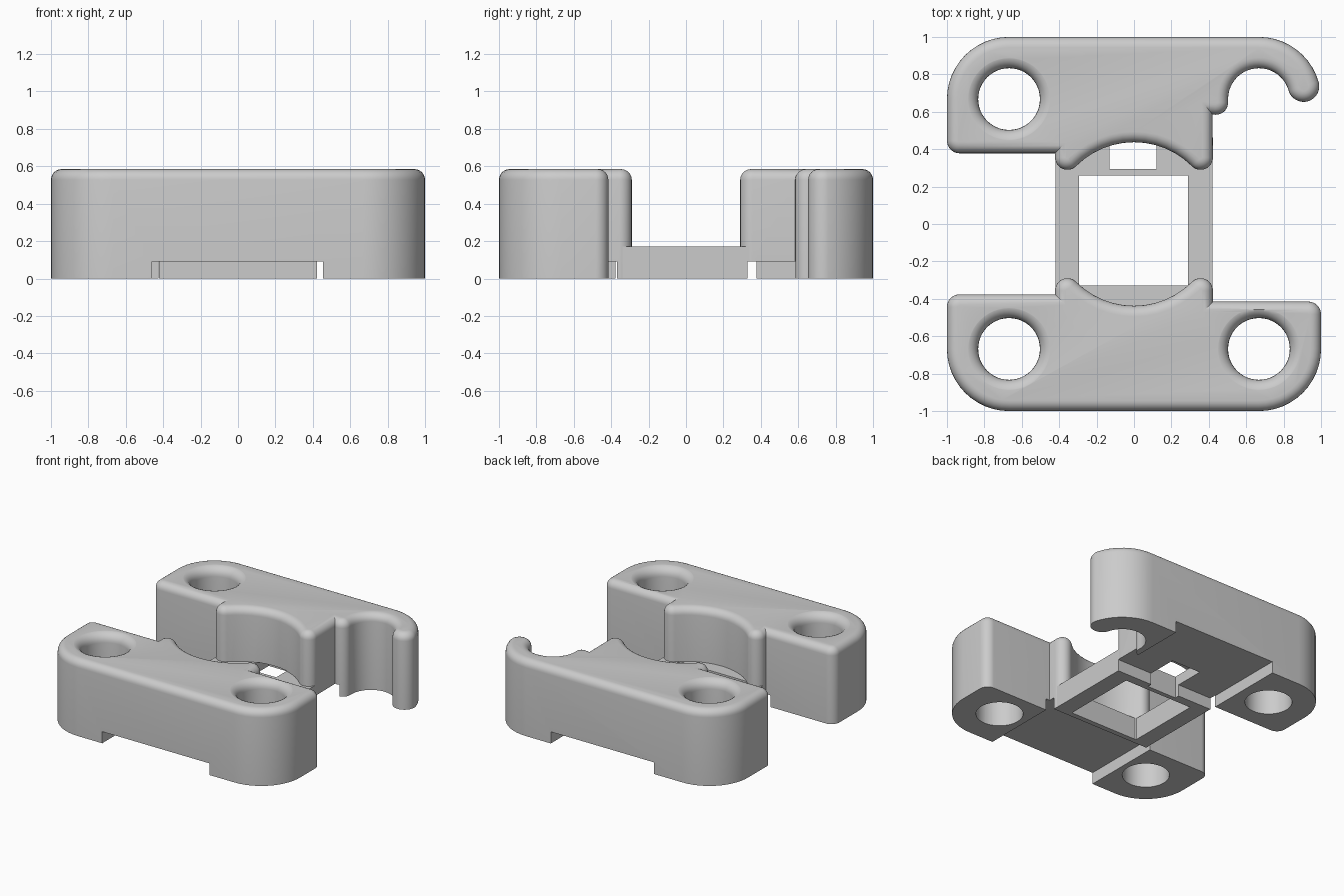
import bpy, bmesh, math
from mathutils import Vector

cube = bpy.data.objects.get("Cube")
if cube:
    bpy.data.objects.remove(cube, do_unlink=True)

HEIGHT = 0.585      # block height
FILLET = 0.057      # rounding of the top edges
WING = 0.422        # half width of the central part
BORE = 0.165        # screw hole radius
CORNER = 0.332      # outer corner radius
POST = 0.668        # screw hole distance from the centre lines
EDGE = 0.068        # rounding of the inner block corners
TIP = 0.066         # radius of the cradle tips
TIP_C = WING - TIP
CRADLE = math.hypot(TIP_C, TIP_C) - TIP

grey = bpy.data.materials.new("plain_grey")
grey.use_nodes = True
grey.diffuse_color = (0.6, 0.6, 0.6, 1)
grey.node_tree.nodes["Principled BSDF"].inputs["Base Color"].default_value = (0.6, 0.6, 0.6, 1)


def arc(cx, cy, r, start, end):
    """Points on an arc, angles in degrees."""
    n = max(4, round(abs(end - start) / 7.5))
    angles = [math.radians(start + (end - start) * i / n) for i in range(n + 1)]
    return [Vector((cx + r * math.cos(a), cy + r * math.sin(a))) for a in angles]


def clean(points):
    return [p for i, p in enumerate(points) if (p - points[i - 1]).length > 0.003]


def inset(points, d):
    """Move a counter-clockwise outline inwards with mitred corners."""
    result = []
    for i, p in enumerate(points):
        a = (p - points[i - 1]).normalized()
        b = (points[(i + 1) % len(points)] - p).normalized()
        na, nb = Vector((-a.y, a.x)), Vector((-b.y, b.x))
        result.append(p + (na + nb) * (d / max(0.4, 1 + na.dot(nb))))
    return result


def stack(name, rings):
    """Solid through matching counter-clockwise rings, each an outline and a height."""
    bm = bmesh.new()
    loops = [[bm.verts.new((p.x, p.y, z)) for p in pts] for pts, z in rings]
    n = len(loops[0])
    for low, high in zip(loops, loops[1:]):
        for i in range(n):
            j = (i + 1) % n
            bm.faces.new((low[i], low[j], high[j], high[i]))
    caps = [bm.faces.new(loops[0][::-1]), bm.faces.new(loops[-1])]
    bm.normal_update()
    bmesh.ops.triangulate(bm, faces=caps, ngon_method='EAR_CLIP')
    mesh = bpy.data.meshes.new(name)
    bm.to_mesh(mesh)
    bm.free()
    mesh.materials.append(grey)
    obj = bpy.data.objects.new(name, mesh)
    bpy.context.collection.objects.link(obj)
    return obj


def box(name, x0, x1, y0, y1, z0, z1):
    pts = [Vector(c) for c in ((x0, y0), (x1, y0), (x1, y1), (x0, y1))]
    return stack(name, [(pts, z0), (pts, z1)])


def rounded_block(name, outline):
    outline = clean(outline)
    rings = [(outline, 0)]
    for i in range(7):
        a = math.radians(15 * i)
        rings.append((inset(outline, FILLET * (1 - math.cos(a))),
                      HEIGHT - FILLET + FILLET * math.sin(a)))
    return stack(name, rings)


def bore_cutter(x, y):
    """Screw hole that flares out at the top, ending just above the block."""
    flare, top = 0.07, HEIGHT + 0.002
    rings = [(arc(x, y, BORE, 0, 360)[:-1], -0.1)]
    for i in range(7):
        a = math.radians(15 * i)
        r = BORE + flare * (1 - math.cos(a))
        rings.append((arc(x, y, r, 0, 360)[:-1], top - flare + flare * math.sin(a)))
    rings.append((rings[-1][0], HEIGHT + 0.1))
    return stack("bore_cutter", rings)


def cut(obj, cutters):
    bpy.context.view_layer.objects.active = obj
    for cutter in cutters:
        mod = obj.modifiers.new("cut", 'BOOLEAN')
        mod.operation = 'DIFFERENCE'
        mod.solver = 'EXACT'
        mod.use_self = True
        mod.use_hole_tolerant = True
        mod.object = cutter
        bpy.ops.object.modifier_apply(modifier=mod.name)


# Front block: two bores, cradle with rounded tips
front_outline = (
    arc(-POST, -POST, CORNER, 180, 270) + arc(POST, -POST, CORNER, 270, 360)
    + arc(1 - EDGE, -0.415 - EDGE, EDGE, 0, 90) + [Vector((WING, -0.415))]
    + arc(TIP_C, -TIP_C, TIP, 0, 135) + arc(0, 0, CRADLE, -45, -135)
    + arc(-TIP_C, -TIP_C, TIP, 45, 180) + [Vector((-WING, -0.376))]
    + arc(-1 + EDGE, -0.376 - EDGE, EDGE, 90, 180))
front_block = rounded_block("front_block", front_outline)

# Back block: one bore, cradle, open hook on the left
lip = (CORNER - BORE) / 2
tilt = 16
hook_x = POST + (BORE + lip) * math.cos(math.radians(tilt))
hook_y = POST + (BORE + lip) * math.sin(math.radians(tilt))
back_outline = (
    arc(-1 + EDGE, 0.378 + EDGE, EDGE, 180, 270) + [Vector((-WING, 0.378))]
    + arc(-TIP_C, TIP_C, TIP, 180, 315) + arc(0, 0, CRADLE, 135, 45)
    + arc(TIP_C, TIP_C, TIP, 225, 360)
    + arc(POST - BORE - TIP, 0.65, TIP, -105, 0) + arc(POST, POST, BORE, 180, tilt)
    + arc(hook_x, hook_y, lip, 180 + tilt, 360 + tilt)
    + arc(POST, POST, CORNER, tilt, 90) + arc(-POST, POST, CORNER, 90, 180))
back_block = rounded_block("back_block", back_outline)

# Base frame joining the blocks
base_frame = box("base_frame", -0.42, 0.42, -0.5, 0.45, 0, 0.17)

# Cuts: underside recesses, bores, frame openings
front_recess = box("front_recess", -0.46, 0.455, -1.2, -0.37, -0.1, 0.09)
back_recess = box("back_recess", -0.425, 0.455, 0.33, 1.2, -0.1, 0.09)
opening = box("opening", -0.295, 0.29, -0.33, 0.26, -0.1, 0.3)
slot = box("slot", -0.13, 0.12, 0.295, 0.56, -0.1, 0.172)
bores = [bore_cutter(x, y) for x, y in ((-POST, -POST), (POST, -POST), (-POST, POST))]

cut(front_block, [front_recess] + bores[:2])
cut(back_block, [back_recess, slot, bores[2]])
cut(base_frame, [front_recess, back_recess, opening, slot])
for helper in [front_recess, back_recess, opening, slot] + bores:
    bpy.data.objects.remove(helper, do_unlink=True)

# Smooth the rounded surfaces, keep hard edges
bpy.ops.object.select_all(action='DESELECT')
for obj in (front_block, back_block, base_frame):
    obj.select_set(True)
bpy.context.view_layer.objects.active = front_block
bpy.ops.object.shade_smooth_by_angle(angle=math.radians(30))
